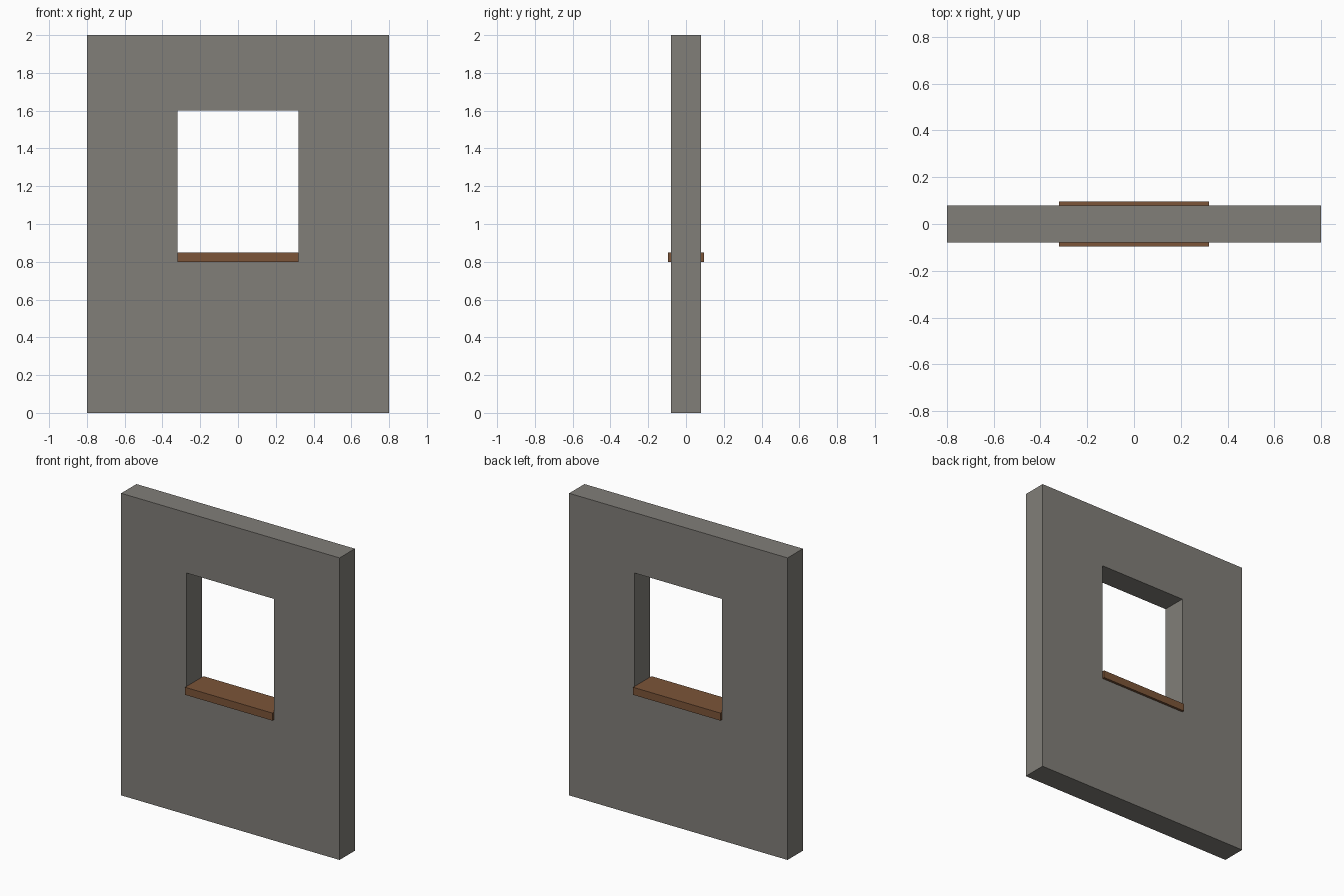
import bpy

if "Cube" in bpy.data.objects:
    bpy.data.objects.remove(bpy.data.objects["Cube"])

WALL_HALF_W, WALL_H, WALL_T = 0.80, 2.0, 0.16
OPEN_HALF_W, OPEN_BOTTOM, OPEN_TOP = 0.32, 0.80, 1.60
SILL_H, SILL_DEPTH = 0.05, 0.192


def paint(obj, name, rgb):
    mat = bpy.data.materials.new(name)
    mat.diffuse_color = (*rgb, 1.0)
    mat.use_nodes = True
    mat.node_tree.nodes["Principled BSDF"].inputs["Base Color"].default_value = mat.diffuse_color
    obj.data.materials.append(mat)


def rectangle(half_w, z0, z1):
    return [(-half_w, 0, z0), (half_w, 0, z0), (half_w, 0, z1), (-half_w, 0, z1)]


# Wall: flat ring around the window opening, thickened evenly to both sides
verts = rectangle(WALL_HALF_W, 0, WALL_H) + rectangle(OPEN_HALF_W, OPEN_BOTTOM, OPEN_TOP)
faces = [(i, (i + 1) % 4, (i + 1) % 4 + 4, i + 4) for i in range(4)]
mesh = bpy.data.meshes.new("wall")
mesh.from_pydata(verts, [], faces)
wall = bpy.data.objects.new("wall", mesh)
bpy.context.collection.objects.link(wall)
thicken = wall.modifiers.new("thickness", 'SOLIDIFY')
thicken.thickness = WALL_T
thicken.offset = 0
paint(wall, "stone", (0.22, 0.21, 0.19))

# Window sill: board in the bottom of the opening, overhanging front and back
bpy.ops.mesh.primitive_cube_add(size=1, location=(0, 0, OPEN_BOTTOM + SILL_H / 2))
sill = bpy.context.object
sill.name = "window_sill"
sill.scale = (OPEN_HALF_W * 2, SILL_DEPTH, SILL_H)
bpy.ops.object.transform_apply(location=False, rotation=False, scale=True)
paint(sill, "wood", (0.20, 0.09, 0.04))
